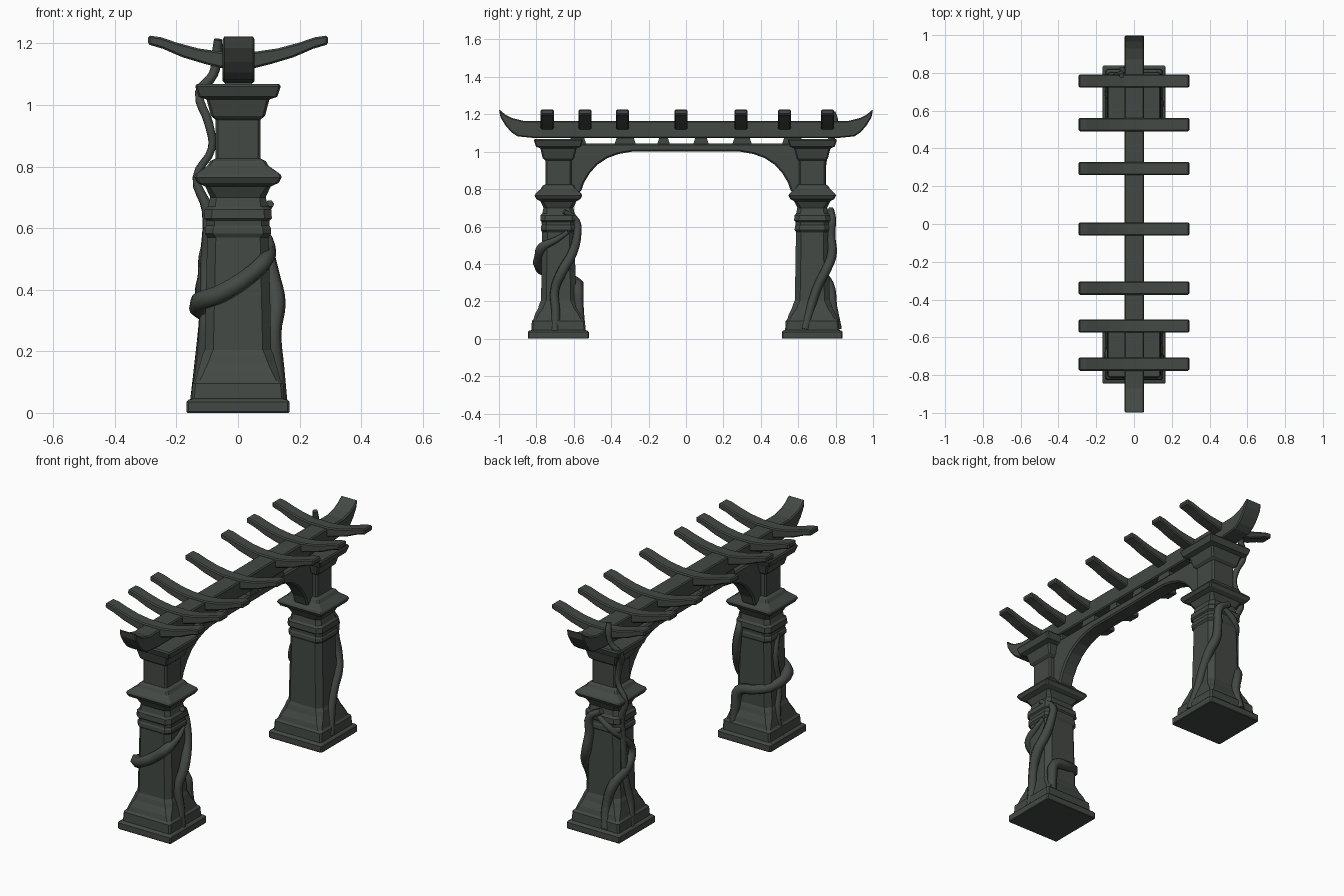
import bpy, bmesh, math

stone = bpy.data.materials.new("dark_grey_green")
stone.diffuse_color = (0.056, 0.066, 0.058, 1)


def finish(name, bm, bevel=0.0):
    bmesh.ops.recalc_face_normals(bm, faces=bm.faces)
    me = bpy.data.meshes.new(name)
    bm.to_mesh(me)
    bm.free()
    ob = bpy.data.objects.new(name, me)
    bpy.context.collection.objects.link(ob)
    me.materials.append(stone)
    if bevel:
        m = ob.modifiers.new("soft_edges", 'BEVEL')
        m.width = bevel
        m.segments = 1
        m.limit_method = 'ANGLE'
    return ob


def loft(name, rings, cy):
    """Stack of chamfered rectangles: (z, half x, half y, chamfer)."""
    bm = bmesh.new()
    prev = None
    for z, a, b, c in rings:
        pts = [(a, c - b), (a, b - c), (a - c, b), (c - a, b),
               (-a, b - c), (-a, c - b), (c - a, -b), (a - c, -b)]
        ring = [bm.verts.new((x, y + cy, z)) for x, y in pts]
        if prev:
            for i in range(8):
                j = (i + 1) % 8
                bm.faces.new((prev[i], prev[j], ring[j], ring[i]))
        else:
            bm.faces.new(ring[::-1])
        prev = ring
    bm.faces.new(prev)
    return finish(name, bm)


def prism(name, pts, axis, center, half, bevel):
    """Extrude a side profile (u, z) across the x or y axis."""
    bm = bmesh.new()

    def ring(w):
        return [bm.verts.new((w, u, z) if axis == 'x' else (u, w, z)) for u, z in pts]
    a, b = ring(center - half), ring(center + half)
    bm.faces.new(a)
    bm.faces.new(b[::-1])
    n = len(pts)
    for i in range(n):
        j = (i + 1) % n
        bm.faces.new((a[i], a[j], b[j], b[i]))
    return finish(name, bm, bevel)


def vine(name, pts, cy):
    """Tapered stem through points (x, y from column centre, z, radius)."""
    cu = bpy.data.curves.new(name, 'CURVE')
    cu.dimensions = '3D'
    cu.bevel_depth = 1.0
    cu.bevel_resolution = 1
    cu.resolution_u = 4
    cu.use_fill_caps = True
    sp = cu.splines.new('BEZIER')
    sp.bezier_points.add(len(pts) - 1)
    for p, (x, y, z, r) in zip(sp.bezier_points, pts):
        p.co = (x, y + cy, z)
        p.radius = r
        p.handle_left_type = p.handle_right_type = 'AUTO'
    ob = bpy.data.objects.new(name, cu)
    bpy.context.collection.objects.link(ob)
    cu.materials.append(stone)
    bpy.ops.object.select_all(action='DESELECT')
    ob.select_set(True)
    bpy.context.view_layer.objects.active = ob
    bpy.ops.object.convert(target='MESH')


# Columns: plinth, shaft, collar, middle capital, upper shaft, top cap
rings = [
    (0.000, .164, .160, .006), (0.004, .167, .163, .006), (0.036, .167, .163, .006),
    (0.043, .160, .156, .008), (0.046, .150, .145, .008), (0.095, .148, .142, .010),
    (0.105, .138, .133, .014), (0.130, .132, .126, .020), (0.165, .122, .108, .026),
    (0.188, .116, .101, .028), (0.205, .108, .093, .028), (0.570, .100, .087, .028),
    (0.582, .108, .094, .026), (0.600, .107, .093, .026), (0.608, .102, .089, .026),
    (0.625, .103, .090, .026), (0.632, .110, .097, .024), (0.660, .108, .095, .024),
    (0.670, .098, .086, .024), (0.700, .090, .080, .020), (0.735, .106, .096, .014),
    (0.747, .132, .118, .008), (0.765, .142, .127, .006), (0.775, .138, .123, .006),
    (0.802, .100, .094, .008), (0.818, .090, .085, .008), (0.826, .073, .070, .008),
    (0.952, .073, .070, .008), (0.965, .088, .084, .008), (1.018, .102, .097, .008),
    (1.027, .128, .120, .006), (1.060, .139, .131, .006), (1.068, .134, .126, .006),
]
FRONT, BACK = -.682, .675
loft("front_column", rings, FRONT)
loft("back_column", rings, BACK)

# Main beam with upturned ends
half_beam = [(.80, 1.165), (.87, 1.165), (.93, 1.18), (.965, 1.198), (1.0, 1.227),
             (.992, 1.185), (.965, 1.14), (.935, 1.105), (.90, 1.082), (.80, 1.072)]
beam = half_beam + [(-y, z) for y, z in half_beam[::-1]]
prism("main_beam", beam, 'x', .002, .052, .006)

# Arch under the beam, with curved brackets down to the columns
curve = [(.60, .77), (.562, .785), (.545, .835), (.515, .885), (.475, .93),
         (.42, .966), (.36, .988), (.29, 1.0)]
arch = [(-.63, 1.045), (.63, 1.045), (.63, .77)] + curve
arch += [(-y, z) for y, z in curve[::-1]] + [(-.63, .77)]
prism("arch_bracket", arch, 'x', .002, .044, .008)

# Small spacers between arch and beam
for i, (y, w) in enumerate([(-.325, .09), (-.12, .045), (.08, .06), (.30, .08),
                            (-.58, .07), (.57, .09)]):
    prism(f"spacer_{i}", [(y - w / 2 - .012, 1.04), (y + w / 2 + .012, 1.04),
                          (y + w / 2, 1.076), (y - w / 2, 1.076)], 'x', .002, .044, 0)

# Rafters curving up at both tips
half_rafter = [(.055, 1.173), (.13, 1.184), (.20, 1.203), (.25, 1.22), (.291, 1.226),
               (.293, 1.197), (.245, 1.183), (.18, 1.155), (.11, 1.134), (.055, 1.12)]
rafter = half_rafter + [(-x, z) for x, z in half_rafter[::-1]]
for i, y in enumerate([-.742, -.54, -.34, -.026, .294, .526, .757]):
    prism(f"rafter_{i}", rafter, 'y', y, .035, .006)

# Thick and thin vines on the front column
vine("front_vine_right", [
    (.135, -.02, .03, .026), (.125, -.015, .14, .026), (.115, -.02, .26, .026),
    (.125, .02, .36, .030), (.105, .075, .46, .028), (.085, .10, .56, .024),
    (.075, .095, .63, .020), (.105, .03, .68, .014)], FRONT)
vine("front_vine_wrap", [
    (.10, .12, .06, .024), (.09, .11, .17, .026), (.07, .105, .27, .030),
    (-.03, .10, .30, .028), (-.105, .05, .32, .028), (-.122, -.05, .36, .034),
    (-.06, -.10, .385, .032), (.03, -.098, .44, .030), (.085, -.085, .49, .028),
    (.105, -.01, .53, .018), (.10, .05, .57, .012)], FRONT)
vine("front_vine_left", [
    (-.135, .02, .03, .022), (-.118, .03, .15, .020), (-.108, .0, .30, .018),
    (-.105, .03, .48, .018), (-.10, .0, .60, .014)], FRONT)

# Vines on the back column, one climbing to the roof
vine("back_vine_right", [
    (.135, -.04, .05, .026), (.118, -.01, .16, .024), (.11, .03, .28, .024),
    (.105, .075, .37, .026), (.08, .105, .45, .026), (.065, .10, .55, .024),
    (.06, .105, .64, .022), (-.01, .10, .69, .018)], BACK)
vine("back_vine_cross", [
    (-.06, .135, .05, .024), (-.05, .11, .17, .024), (-.08, .09, .29, .026),
    (-.115, .02, .37, .028), (-.11, -.03, .45, .022), (-.105, .03, .53, .020),
    (-.06, .09, .60, .020), (.02, .095, .66, .014)], BACK)
vine("back_vine_climber", [
    (-.135, .02, .03, .024), (-.122, .0, .16, .022), (-.108, .03, .32, .020),
    (-.105, .04, .50, .020), (-.10, .05, .66, .020), (-.135, .06, .765, .014),
    (-.085, .06, .86, .014), (-.095, .06, .94, .016), (-.125, .09, 1.04, .016),
    (-.08, .115, 1.10, .016), (-.068, .12, 1.17, .018), (-.065, .11, 1.213, .014)], BACK)
